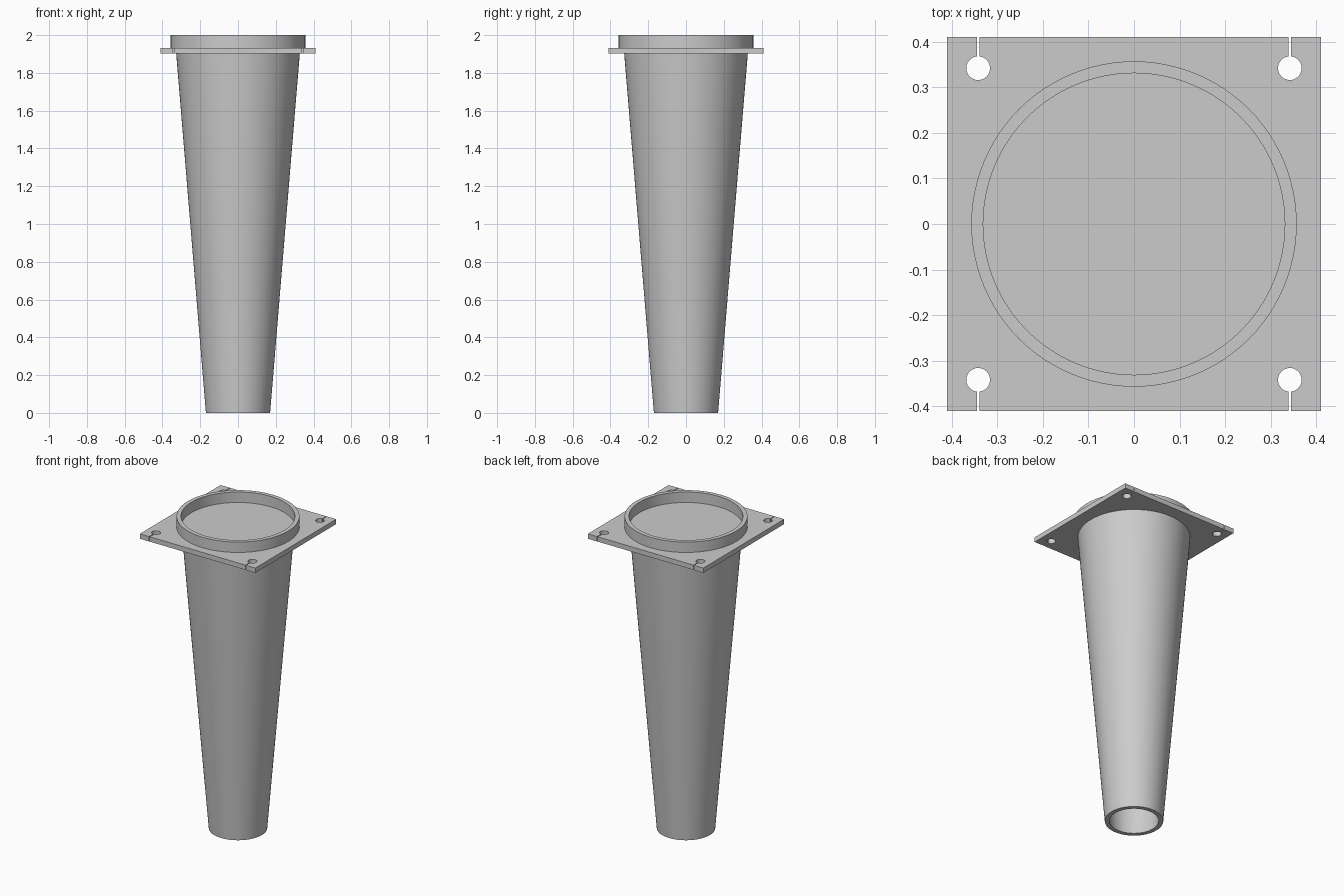
import bpy, bmesh
from math import sin, cos, pi, asin, radians

cube = bpy.data.objects.get("Cube")
if cube:
    bpy.data.objects.remove(cube)

grey = bpy.data.materials.new("plain grey")
grey.use_nodes = True
COLOUR = (0.6, 0.6, 0.6, 1)
grey.diffuse_color = COLOUR
grey.node_tree.nodes["Principled BSDF"].inputs["Base Color"].default_value = COLOUR

SEGMENTS = 96
PLATE_LOW, PLATE_HIGH, TOP = 1.902, 1.933, 2.0
HALF = 0.41


def finish(bm, name):
    bmesh.ops.recalc_face_normals(bm, faces=bm.faces)
    mesh = bpy.data.meshes.new(name)
    bm.to_mesh(mesh)
    bm.free()
    mesh.materials.append(grey)
    obj = bpy.data.objects.new(name, mesh)
    bpy.context.collection.objects.link(obj)
    return obj


def lathe(name, profile):
    """Revolve a closed (radius, height) profile around z."""
    bm = bmesh.new()
    rings = []
    for i in range(SEGMENTS):
        a = 2 * pi * i / SEGMENTS
        rings.append([bm.verts.new((r * cos(a), r * sin(a), z)) for r, z in profile])
    n = len(profile)
    for i in range(SEGMENTS):
        p, q = rings[i], rings[(i + 1) % SEGMENTS]
        for j in range(n):
            k = (j + 1) % n
            bm.faces.new((p[j], q[j], q[k], p[k]))
    obj = finish(bm, name)
    bpy.ops.object.select_all(action="DESELECT")
    obj.select_set(True)
    bpy.context.view_layer.objects.active = obj
    bpy.ops.object.shade_smooth_by_angle(angle=radians(30))
    return obj


# Tapered hollow tube and the raised collar
lathe("tapered_tube", [(0.17, 0), (0.328, PLATE_LOW + 0.01),
                       (0.301, PLATE_LOW + 0.01), (0.143, 0)])
lathe("collar", [(0.357, PLATE_LOW + 0.01), (0.357, TOP),
                 (0.331, TOP), (0.331, PLATE_LOW + 0.01)])


def keyhole(cx, hole=0.342, radius=0.026, slit=0.0025, steps=32):
    """Slit and bolt hole running in from the front edge, left to right."""
    gap = asin(slit / radius)
    pts = [(cx - slit, -HALF)]
    for i in range(steps + 1):
        a = -pi / 2 - gap - (2 * pi - 2 * gap) * i / steps
        pts.append((cx + radius * cos(a), -hole + radius * sin(a)))
    return pts + [(cx + slit, -HALF)]


# Square flange with four slotted bolt holes
front = [(-HALF, -HALF)] + keyhole(-0.342) + keyhole(0.342) + [(HALF, -HALF)]
outline = front + [(-x, -y) for x, y in front]
bm = bmesh.new()
face = bm.faces.new([bm.verts.new((x, y, PLATE_LOW)) for x, y in outline])
extruded = bmesh.ops.extrude_face_region(bm, geom=[face], use_keep_orig=True)
bmesh.ops.translate(bm, vec=(0, 0, PLATE_HIGH - PLATE_LOW),
                    verts=[v for v in extruded["geom"] if isinstance(v, bmesh.types.BMVert)])
finish(bm, "flange_plate")
